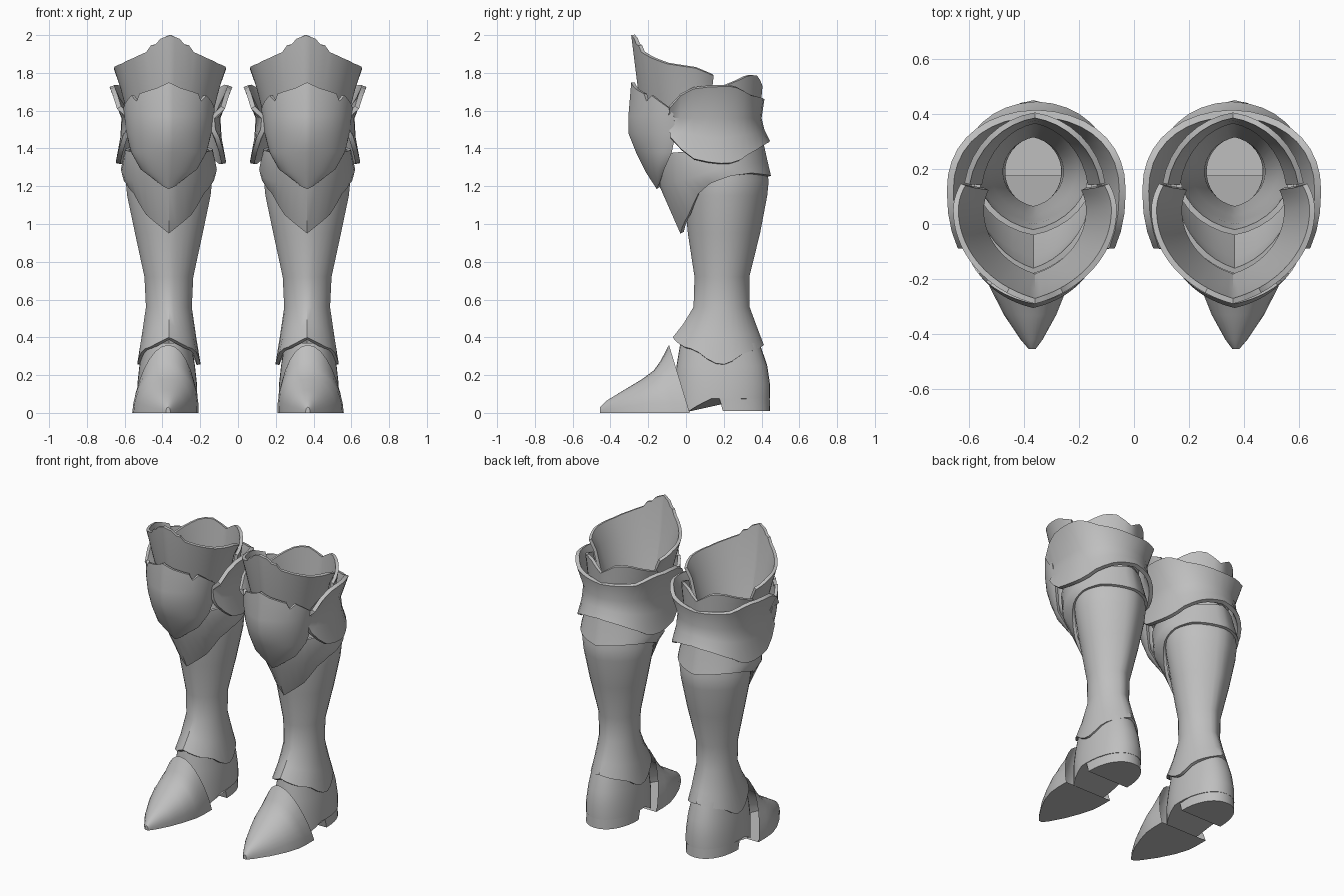
import bpy
import math

steel = bpy.data.materials.new("grey_steel")
steel.diffuse_color = (0.52, 0.52, 0.52, 1)


def finish(name, verts, faces, thick=0.0, cx=0.366):
    """Make one part for the right leg, thicken it, mirror it to the left leg."""
    me = bpy.data.meshes.new(name)
    me.from_pydata([(x + cx, y, z) for x, y, z in verts], [], faces)
    me.materials.append(steel)
    ob = bpy.data.objects.new(name, me)
    bpy.context.collection.objects.link(ob)
    if thick:
        sol = ob.modifiers.new("thickness", 'SOLIDIFY')
        sol.thickness, sol.offset = thick, -1
    mir = ob.modifiers.new("other_leg", 'MIRROR')
    mir.use_mirror_merge = False
    bpy.ops.object.select_all(action='DESELECT')
    ob.select_set(True)
    bpy.context.view_layer.objects.active = ob
    bpy.ops.object.convert(target='MESH')
    bpy.ops.object.shade_smooth_by_angle(angle=math.radians(38))
    return ob


def height(z, a):
    """Height at angle a (0 front, 180 back); z is a number or (angle, z) points."""
    if not isinstance(z, (list, tuple)):
        return z
    if a <= z[0][0]:
        return z[0][1]
    for (a0, z0), (a1, z1) in zip(z, z[1:]):
        if a <= a1:
            return z0 + (z1 - z0) * (a - a0) / (a1 - a0)
    return z[-1][1]


def shell(name, rows, start=0, end=360, step=10, keel=0.0, thick=0.02,
          closed=False, bottom=False, top=False, power=1.0, cx=0.366):
    """Plate wrapped round the leg. Rows go upward: (half width, front y, mid y, back y, z)."""
    full = end - start == 360
    closed = closed or full
    count = round((end - start) / step) + (0 if full else 1)
    verts, faces = [], []
    for w, yf, yc, yb, z in rows:
        for i in range(count):
            t = start + i * step
            a = abs(t) if abs(t) <= 180 else 360 - t
            c, s = math.cos(math.radians(a)), math.sin(math.radians(t))
            c = (1 - keel) * c + keel * (1 - a / 90)   # keel gives a centre ridge
            c = math.copysign(abs(c) ** power, c)      # power below 1 squares it off
            s = math.copysign(abs(s) ** power, s)
            y = yc - c * (yc - yf if c > 0 else yb - yc)
            verts.append((w * s, y, height(z, a)))
    for r in range(len(rows) - 1):
        for i in range(count if closed else count - 1):
            j = (i + 1) % count
            p, q = r * count, (r + 1) * count
            faces.append((p + i, p + j, q + j, q + i))
    if bottom:
        faces.append(tuple(reversed(range(count))))
    if top:
        faces.append(tuple(range(len(verts) - count, len(verts))))
    return finish(name, verts, faces, thick, cx)


# Toe cap: arched sections from the tip back to the pointed tongue
# (sole y, lean of the top, half width, height, arch power)
sections = [(-0.455, 0.0, 0.012, 0.03, 0.8), (-0.42, 0.0, 0.04, 0.065, 0.8),
            (-0.33, 0.0, 0.095, 0.12, 0.8), (-0.23, 0.0, 0.14, 0.18, 0.8),
            (-0.14, -0.03, 0.168, 0.225, 0.85), (-0.06, -0.075, 0.175, 0.275, 1.0),
            (0.02, -0.11, 0.175, 0.36, 1.3)]
N = 17
verts, faces = [], []
for y, lean, w, h, power in sections:
    for i in range(N):
        a = math.pi * i / (N - 1)
        s = max(math.sin(a), 0) ** power
        verts.append((w * math.cos(a) + 0.015 * min(1, (y + 0.455) * 4) * (1 - s),
                      y + lean * s, h * s))
for r in range(len(sections) - 1):
    for i in range(N):
        j = (i + 1) % N
        faces.append((r * N + j, r * N + i, (r + 1) * N + i, (r + 1) * N + j))
faces.append(tuple(range(N)))
finish("toe_cap", verts, faces, cx=0.37)

# Ankle shoe with raised arch, and its heel block
shell("ankle_shoe", [
    (0.160, -0.06, 0.18, 0.445, [(0, 0.002), (45, 0.002), (80, 0.075), (180, 0.075)]),
    (0.158, -0.06, 0.18, 0.445, 0.15),
    (0.147, -0.05, 0.18, 0.43, 0.25),
    (0.128, -0.03, 0.18, 0.39, 0.37)], thick=0, bottom=True, power=0.92, cx=0.375)
shell("heel", [
    (0.155, 0.19, 0.195, 0.445, 0.01),
    (0.155, 0.16, 0.175, 0.443, 0.085)], 90, 270, thick=0,
    closed=True, bottom=True, top=True, power=0.92, cx=0.375)

# Shin tube, flared and scalloped over the ankle
shell("greave", [
    (0.168, -0.07, 0.18, 0.412, [(0, 0.40), (35, 0.35), (55, 0.335), (80, 0.265),
                                 (100, 0.255), (125, 0.315), (180, 0.36)]),
    (0.145, -0.015, 0.185, 0.385, [(0, 0.47), (90, 0.40), (180, 0.43)]),
    (0.122, 0.04, 0.19, 0.337, 0.56),
    (0.130, 0.045, 0.19, 0.335, 0.72),
    (0.180, 0.01, 0.20, 0.392, 0.95),
    (0.222, -0.01, 0.20, 0.43, 1.15),
    (0.230, -0.02, 0.20, 0.438, 1.23),
    (0.220, -0.04, 0.19, 0.415, 1.32)], step=12, keel=0.25)

# Lower knee plate, pointed down the shin
shell("lower_knee_plate", [
    (0.242, -0.03, 0.20, 0.45, [(0, 0.95), (30, 1.05), (50, 1.16), (70, 1.215),
                                (100, 1.255), (130, 1.27), (180, 1.255)]),
    (0.254, -0.14, 0.16, 0.43, [(0, 1.2), (50, 1.23), (70, 1.255), (90, 1.29), (180, 1.34)]),
    (0.232, -0.18, 0.14, 0.41, [(0, 1.36), (180, 1.43)])], keel=0.3)

# Back knee guard with the flared side wings
edge_low = [(60, 1.46), (70, 1.395), (80, 1.345), (95, 1.32), (115, 1.325), (130, 1.37),
            (155, 1.42), (180, 1.44)]
edge_top = [(60, 1.61), (70, 1.68), (80, 1.715), (90, 1.725), (115, 1.73), (140, 1.68),
            (180, 1.66)]
shell("knee_wing_guard", [
    (0.292, -0.27, 0.12, 0.445, edge_low),
    (0.268, -0.28, 0.12, 0.415, [(60, 1.50), (95, 1.45), (180, 1.50)]),
    (0.262, -0.29, 0.12, 0.400, 1.56),
    (0.325, -0.28, 0.12, 0.415, edge_top)], 60, 300, keel=0.1, thick=0.025,
    power=0.9, cx=0.355)

# Front knee shield with stepped top edge
shell("knee_shield", [
    (0.045, -0.155, -0.14, 0, [(0, 1.185), (90, 1.215)]),
    (0.150, -0.21, -0.115, 0, [(0, 1.27), (90, 1.29)]),
    (0.200, -0.265, -0.075, 0, 1.38),
    (0.225, -0.305, -0.055, 0, 1.48),
    (0.236, -0.305, -0.065, 0, 1.57),
    (0.242, -0.29, -0.07, 0, [(0, 1.75), (15, 1.72), (40, 1.69), (45, 1.65),
                              (55, 1.68), (90, 1.60)])],
    -90, 90, step=5, keel=0.35)

# Thigh plates: tall crested front, short back
shell("front_thigh_plate", [
    (0.205, -0.20, 0.05, 0.27, 1.50),
    (0.262, -0.255, 0.05, 0.29, 1.72),
    (0.297, -0.29, 0.05, 0.31, [(0, 2.0), (10, 1.98), (15, 1.95), (20, 1.945), (25, 1.91),
                               (40, 1.88), (60, 1.848), (90, 1.825), (115, 1.785)])],
    -115, 115, step=5, keel=0.35, cx=0.36)
shell("back_thigh_plate", [
    (0.215, -0.15, 0.10, 0.385, 1.46),
    (0.240, -0.15, 0.10, 0.395, 1.62),
    (0.260, -0.15, 0.10, 0.405, [(100, 1.71), (145, 1.79), (160, 1.785), (180, 1.73)])],
    100, 260, keel=0.2, cx=0.36)
